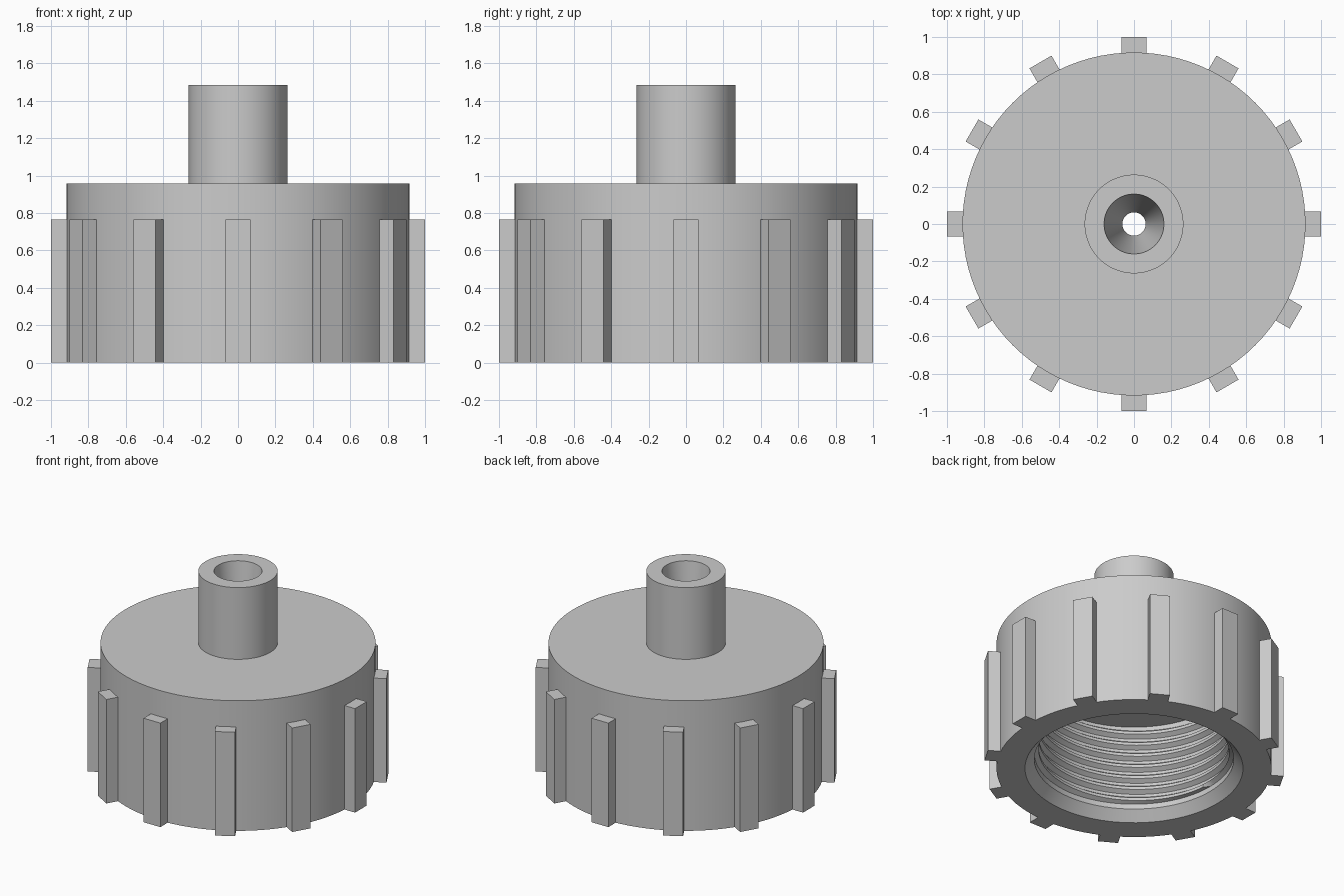
import bpy, bmesh
from math import sin, cos, pi, tau
from mathutils import Matrix

cube = bpy.data.objects.get("Cube")
if cube:
    bpy.data.objects.remove(cube, do_unlink=True)

SEGMENTS = 96
BORE, CREST = 0.665, 0.635
THREAD_LOW, THREAD_HIGH, PITCH = 0.107, 0.70, 0.085

grey = bpy.data.materials.new("plain grey")
grey.use_nodes = True
colour = (0.6, 0.6, 0.6, 1)
grey.diffuse_color = colour
grey.node_tree.nodes["Principled BSDF"].inputs["Base Color"].default_value = colour


def add_object(name, bm, smooth=True):
    mesh = bpy.data.meshes.new(name)
    bm.to_mesh(mesh)
    bm.free()
    mesh.materials.append(grey)
    obj = bpy.data.objects.new(name, mesh)
    bpy.context.collection.objects.link(obj)
    if smooth:
        bpy.ops.object.select_all(action="DESELECT")
        obj.select_set(True)
        bpy.context.view_layer.objects.active = obj
        bpy.ops.object.shade_smooth_by_angle(angle=pi / 6)
    return obj


# Cap shell: turned profile from the top of the bore, round the outside,
# and down the tapered nozzle hole to the ceiling
profile = [(BORE, THREAD_LOW), (BORE, 0.07), (0.727, 0), (0.917, 0),
           (0.917, 0.957), (0.264, 0.957), (0.264, 1.485),
           (0.16, 1.485), (0.062, THREAD_HIGH), (BORE, THREAD_HIGH)]
bm = bmesh.new()
rings = [[bm.verts.new((r * cos(tau * i / SEGMENTS), r * sin(tau * i / SEGMENTS), z))
          for i in range(SEGMENTS)] for r, z in profile]
for low, high in zip(rings, rings[1:]):
    for i in range(SEGMENTS):
        k = (i + 1) % SEGMENTS
        bm.faces.new((low[i], low[k], high[k], high[i]))
add_object("cap_shell", bm)

# Internal thread: helical wall, clipped to the bore at both ends
bm = bmesh.new()
radii = (BORE, BORE, CREST, CREST)
rows = 4 * (int((THREAD_HIGH - THREAD_LOW) / PITCH) + 3)
columns = []
for i in range(SEGMENTS + 1):
    a = tau * i / SEGMENTS
    column = []
    for j in range(rows):
        z = THREAD_LOW + PITCH * (j / 4 - 1 + i / SEGMENTS)
        inside = THREAD_LOW < z < THREAD_HIGH
        r = radii[j % 4] if inside else BORE
        z = min(max(z, THREAD_LOW), THREAD_HIGH)
        column.append(bm.verts.new((r * cos(a), r * sin(a), z)))
    columns.append(column)
for a, b in zip(columns, columns[1:]):
    for j in range(rows - 1):
        bm.faces.new((a[j], a[j + 1], b[j + 1], b[j]))
bmesh.ops.remove_doubles(bm, verts=bm.verts, dist=0.0001)
add_object("internal_thread", bm)

# Grip ribs round the outside
for n in range(12):
    bm = bmesh.new()
    bmesh.ops.create_cube(bm, size=1)
    place = (Matrix.Rotation(tau * n / 12, 4, "Z")
             @ Matrix.Translation((0.954, 0, 0.3825))
             @ Matrix.Diagonal((0.092, 0.136, 0.765, 1)))
    bm.transform(place)
    add_object(f"grip_rib_{n + 1}", bm, smooth=False)
